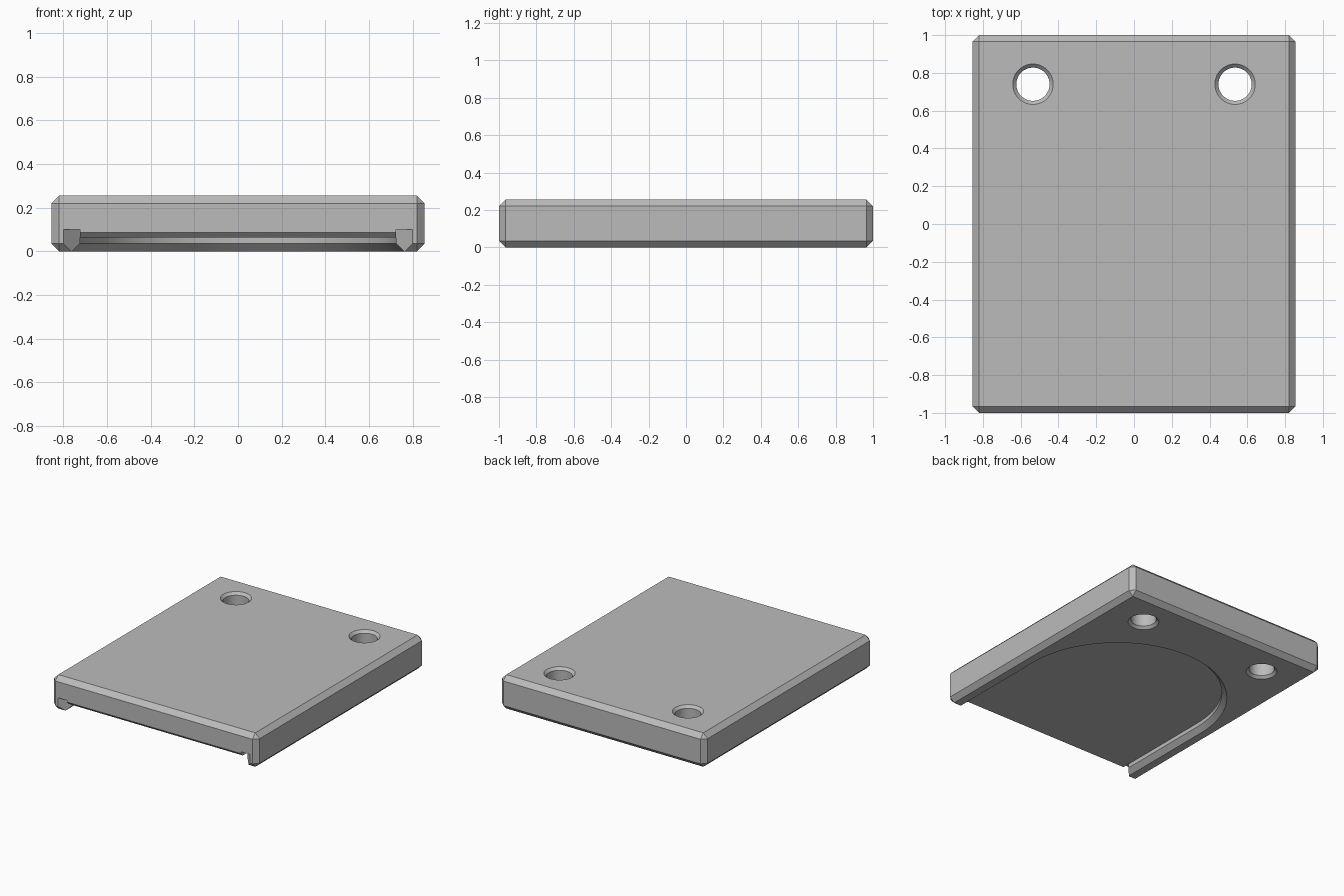
import bpy, bmesh, math
from mathutils import Matrix

if "Cube" in bpy.data.objects:
    bpy.data.objects.remove(bpy.data.objects["Cube"])

W, L, H, C = 0.855, 1.0, 0.255, 0.035   # half width, half length, height, chamfer

grey = bpy.data.materials.new("plain_grey")
grey.diffuse_color = (0.5, 0.5, 0.5, 1)
grey.use_nodes = True
grey.node_tree.nodes["Principled BSDF"].inputs["Base Color"].default_value = grey.diffuse_color


def make(name, bm):
    bmesh.ops.recalc_face_normals(bm, faces=bm.faces[:])
    me = bpy.data.meshes.new(name)
    bm.to_mesh(me)
    bm.free()
    me.materials.append(grey)
    ob = bpy.data.objects.new(name, me)
    bpy.context.collection.objects.link(ob)
    return ob


def loft(name, rings):
    """Closed solid through rings that have equal point counts."""
    bm = bmesh.new()
    loops = [[bm.verts.new(p) for p in r] for r in rings]
    n = len(loops[0])
    for a, b in zip(loops, loops[1:]):
        for i in range(n):
            j = (i + 1) % n
            bm.faces.new((a[i], a[j], b[j], b[i]))
    bm.faces.new(loops[0])
    bm.faces.new(loops[-1])
    return make(name, bm)


def circle(cx, cy, r, z, n=64):
    return [(cx + r * math.cos(2 * math.pi * i / n),
             cy + r * math.sin(2 * math.pi * i / n), z) for i in range(n)]


def u_shape(r, z, n=64):
    """Round-ended slot outline, open side running past the front."""
    cy = -0.18
    arc = [(r * math.cos(math.pi * i / n), cy + r * math.sin(math.pi * i / n), z)
           for i in range(n + 1)]
    return [(r, -1.1, z)] + arc + [(-r, -1.1, z)]


# plate with every edge chamfered
bm = bmesh.new()
bmesh.ops.create_cube(bm, size=1, matrix=Matrix.Translation((0, 0, H / 2))
                      @ Matrix.Diagonal((2 * W, 2 * L, H, 1)))
bmesh.ops.bevel(bm, geom=bm.edges[:], offset=C, segments=1, affect='EDGES')
plate = make("plate", bm)

cutters = []

# slot in the underside, with chamfered lip
cutters.append(loft("slot_cutter", [u_shape(0.77, -0.01), u_shape(0.725, 0.035),
                                    u_shape(0.725, 0.064)]))

# chamfer on the front edge of the slot ceiling
edge = [(-1.05, 0.03), (-1.05, 0.137), (-0.977, 0.064), (-0.977, 0.03)]
cutters.append(loft("ceiling_edge_cutter",
                    [[(x, y, z) for y, z in edge] for x in (-0.7248, 0.7248)]))

for s in (-1, 1):
    # flared slot entrance
    tri = [(0.7245, -1.05), (0.85, -1.05), (0.7245, -0.9245)]
    cutters.append(loft("entrance_cutter",
                        [[(s * x, y, z) for x, y in tri] for z in (-0.02, 0.10)]))
    # screw hole, countersunk on both sides
    rings = [(0.117, -0.01), (0.088, 0.019), (0.088, H - 0.019), (0.117, H + 0.01)]
    cutters.append(loft("hole_cutter",
                        [circle(s * 0.535, 0.74, r, z) for r, z in rings]))

# cut, then discard the helpers
bpy.context.view_layer.objects.active = plate
plate.select_set(True)
for c in cutters:
    c.hide_render = True
    m = plate.modifiers.new("cut", 'BOOLEAN')
    m.operation, m.solver, m.object = 'DIFFERENCE', 'EXACT', c
    bpy.ops.object.modifier_apply(modifier=m.name)
    bpy.data.objects.remove(c)

bpy.ops.object.shade_smooth_by_angle(angle=math.radians(25))
